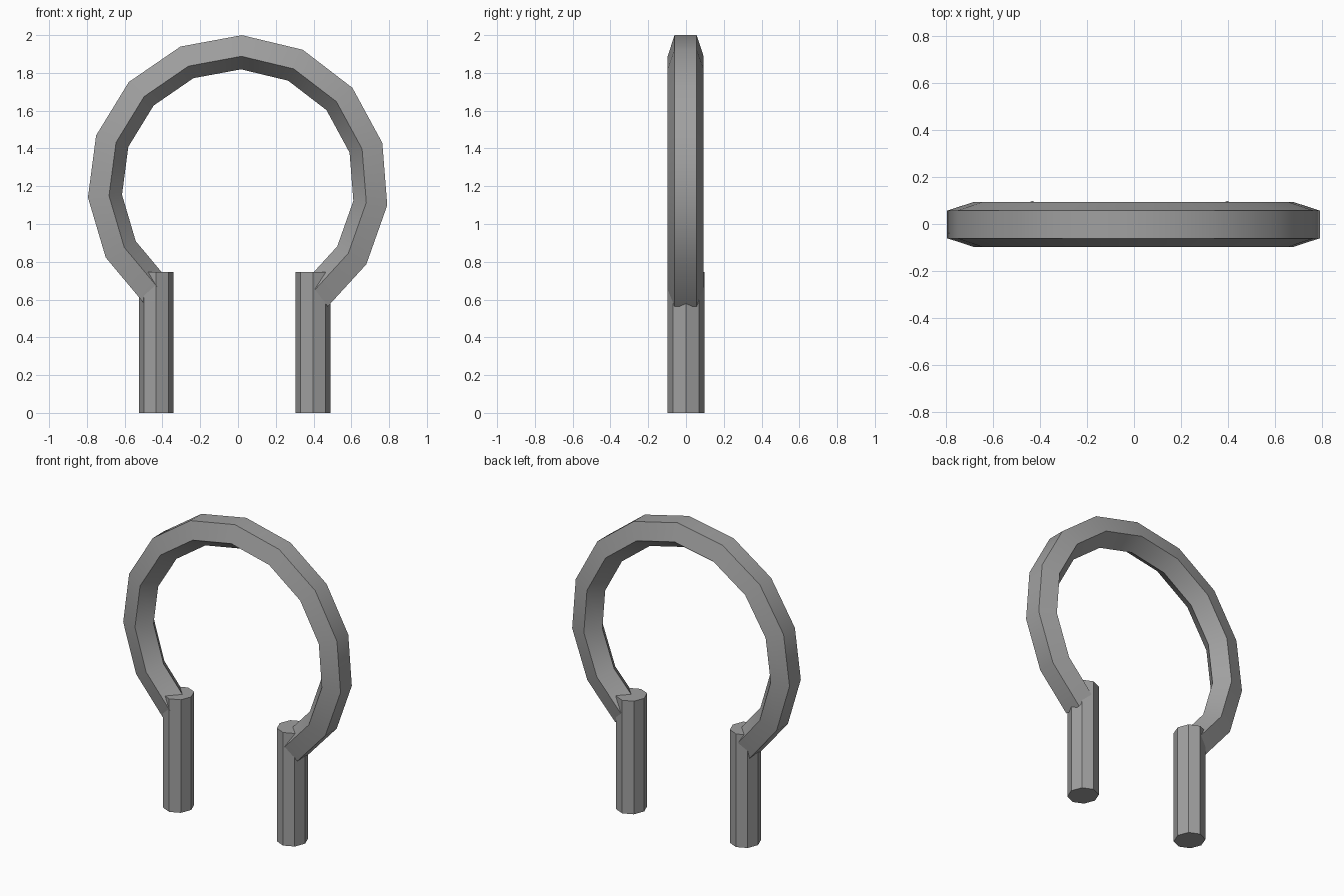
import bpy
import bmesh
from math import sin, cos, radians, pi

cube = bpy.data.objects.get("Cube")
if cube:
    bpy.data.objects.remove(cube, do_unlink=True)

grey = bpy.data.materials.new("plain grey")
grey.use_nodes = True
colour = (0.35, 0.35, 0.35, 1)
grey.diffuse_color = colour
bsdf = next(n for n in grey.node_tree.nodes if n.type == 'BSDF_PRINCIPLED')
bsdf.inputs["Base Color"].default_value = colour


def finish(bm, name):
    """Turn a bmesh into a named object, smooth below 30 degrees."""
    bmesh.ops.recalc_face_normals(bm, faces=bm.faces)
    mesh = bpy.data.meshes.new(name)
    bm.to_mesh(mesh)
    bm.free()
    mesh.materials.append(grey)
    obj = bpy.data.objects.new(name, mesh)
    bpy.context.collection.objects.link(obj)
    bpy.ops.object.select_all(action='DESELECT')
    obj.select_set(True)
    bpy.context.view_layer.objects.active = obj
    bpy.ops.object.shade_smooth_by_angle(angle=radians(30))
    return obj


# Open hoop: pentagonal section, flat side outward, swept around an arc
SIDES, TUBE, RADIUS, CENTRE_Z = 5, 0.1, 0.716, 1.203
angles = [-141.3] + [1.5 + 24 * k for k in range(-5, 6)] + [143.4]
bm = bmesh.new()
rings = []
for a in map(radians, angles):
    ring = []
    for i in range(SIDES):
        t = 2 * pi * (i + 0.5) / SIDES
        r = RADIUS + TUBE * cos(t)
        ring.append(bm.verts.new((r * sin(a), TUBE * sin(t) - 0.002, CENTRE_Z + r * cos(a))))
    rings.append(ring)
for r0, r1 in zip(rings, rings[1:]):
    for i in range(SIDES):
        j = (i + 1) % SIDES
        bm.faces.new((r0[i], r0[j], r1[j], r1[i]))
bm.faces.new(rings[0])
bm.faces.new(rings[-1])
finish(bm, "hoop")

# Two octagonal posts, slightly narrower across x
HEIGHT = 0.745
for name, x in (("right_post", -0.433), ("left_post", 0.397)):
    bm = bmesh.new()
    bmesh.ops.create_cone(bm, cap_ends=True, segments=8, radius1=0.098, radius2=0.098, depth=HEIGHT)
    bmesh.ops.scale(bm, vec=(0.94, 1, 1), verts=bm.verts)
    bmesh.ops.translate(bm, vec=(x, 0, HEIGHT / 2), verts=bm.verts)
    finish(bm, name)
